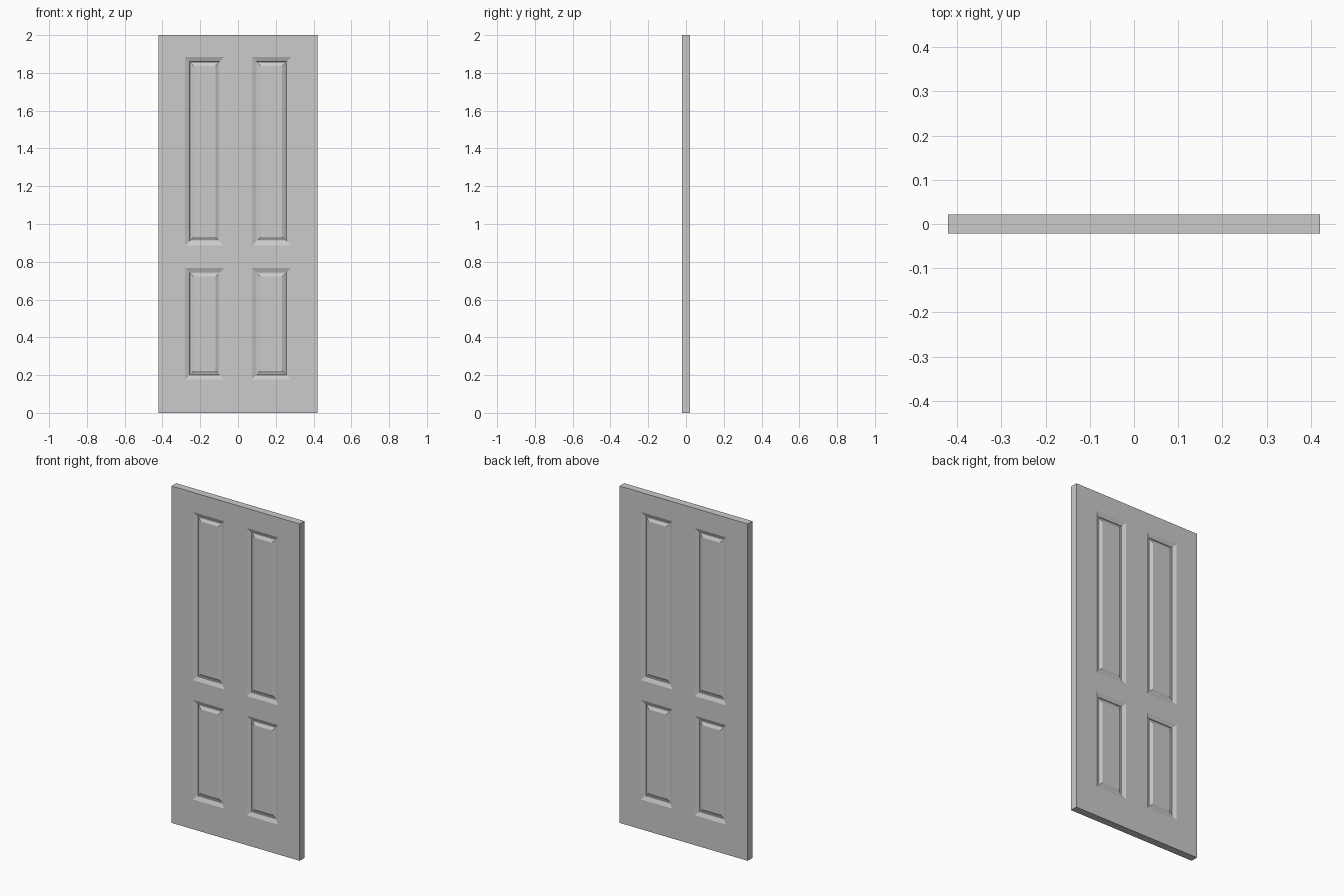
import bpy, bmesh

if "Cube" in bpy.data.objects:
    bpy.data.objects.remove(bpy.data.objects["Cube"])

W, H, T = 0.842, 2.0, 0.044
XS = [-W/2, -0.28, -0.073, 0.073, 0.28, W/2]
ZS = [0, 0.177, 0.768, 0.885, 1.883, H]
# moulding profile: (inset from panel edge, depth below door face)
PROFILE = [(0, 0), (0.024, 0.010), (0.026, 0.014), (0.031, 0.014), (0.046, 0.006)]

bm = bmesh.new()


def quad(pts):
    bm.faces.new([bm.verts.new(p) for p in pts])


def panel(x0, x1, z0, z1, side):
    # nested rectangles: sloped recess, groove, raised field
    rings = [[(x0+i, side*(T/2-d), z0+i), (x1-i, side*(T/2-d), z0+i),
              (x1-i, side*(T/2-d), z1-i), (x0+i, side*(T/2-d), z1-i)]
             for i, d in PROFILE]
    for a, b in zip(rings, rings[1:]):
        for k in range(4):
            n = (k+1) % 4
            quad([a[k], a[n], b[n], b[k]])
    quad(rings[-1])


# front and back faces with four panels each
for side in (-1, 1):
    y = side*T/2
    for i in range(5):
        for j in range(5):
            x0, x1, z0, z1 = XS[i], XS[i+1], ZS[j], ZS[j+1]
            if i in (1, 3) and j in (1, 3):
                panel(x0, x1, z0, z1, side)
            else:
                quad([(x0, y, z0), (x1, y, z0), (x1, y, z1), (x0, y, z1)])

# door edges
for i in range(5):
    for z in (0, H):
        quad([(XS[i], -T/2, z), (XS[i+1], -T/2, z), (XS[i+1], T/2, z), (XS[i], T/2, z)])
    for x in (XS[0], XS[-1]):
        quad([(x, -T/2, ZS[i]), (x, -T/2, ZS[i+1]), (x, T/2, ZS[i+1]), (x, T/2, ZS[i])])

bmesh.ops.remove_doubles(bm, verts=bm.verts, dist=1e-5)
bmesh.ops.recalc_face_normals(bm, faces=bm.faces)
mesh = bpy.data.meshes.new("door")
bm.to_mesh(mesh)
bm.free()
bpy.context.collection.objects.link(bpy.data.objects.new("door", mesh))
